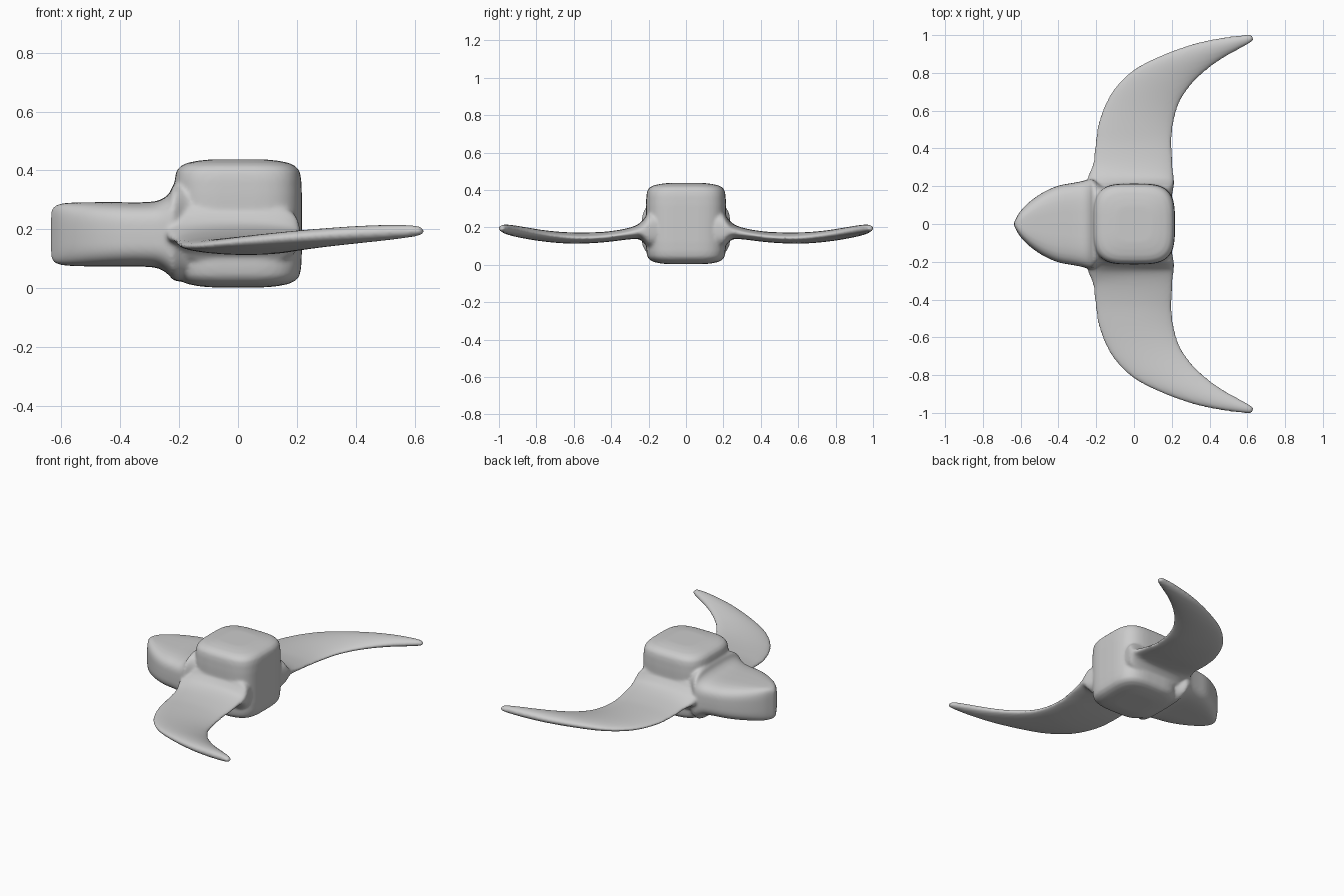
import bpy, bmesh
from math import cos, sin, pi, copysign
from mathutils import Vector

N = 48   # points around each section


def power(v, n):
    return copysign(abs(v) ** (2 / n), v)


def smooth_rows(rows, steps=5):
    """Catmull-Rom interpolation through rows of section parameters."""
    out = []
    for i in range(len(rows) - 1):
        a, b, c, d = (rows[max(i - 1, 0)], rows[i], rows[i + 1],
                      rows[min(i + 2, len(rows) - 1)])
        for k in range(steps):
            t = k / steps
            out.append([0.5 * (2 * q + (r - p) * t + (2 * p - 5 * q + 4 * r - s) * t * t
                               + (3 * q - p - 3 * r + s) * t ** 3)
                        for p, q, r, s in zip(a, b, c, d)])
    return out + [list(rows[-1])]


def loft(bm, sections):
    """Skin (centre, half axis u, half axis v, roundness) sections into a closed solid."""
    rings = []
    for c, u, v, n in sections:
        ring = []
        for i in range(N):
            a = 2 * pi * i / N
            ring.append(bm.verts.new(Vector(c) + Vector(u) * power(cos(a), n)
                                     + Vector(v) * power(sin(a), n)))
        rings.append(ring)
    faces = []
    for r, s in zip(rings, rings[1:]):
        for i in range(N):
            j = (i + 1) % N
            faces.append(bm.faces.new((r[i], r[j], s[j], s[i])))
    faces.append(bm.faces.new(rings[0][::-1]))
    faces.append(bm.faces.new(rings[-1]))
    bmesh.ops.recalc_face_normals(bm, faces=faces)


bm = bmesh.new()

# Hub: rounded square block (height offset from the end, scale)
end = [(0.003, 0.45), (0.007, 0.62), (0.014, 0.79), (0.025, 0.9), (0.042, 0.965),
       (0.07, 0.99), (0.12, 1.0)]
levels = end + [(0.44 - z, s) for z, s in reversed(end)]
loft(bm, [((0, 0, z), (0.217 * s, 0, 0), (0, 0.214 * s, 0), 3.6) for z, s in levels])

# Tail: bullet shaped lug (x, half width, bottom, top)
tail = [(-0.636, 0.006, 0.11, 0.255), (-0.627, 0.026, 0.09, 0.275),
        (-0.60, 0.07, 0.079, 0.287), (-0.55, 0.12, 0.075, 0.291),
        (-0.48, 0.168, 0.074, 0.292), (-0.40, 0.203, 0.074, 0.292),
        (-0.32, 0.218, 0.073, 0.292), (-0.27, 0.228, 0.067, 0.298),
        (-0.235, 0.238, 0.045, 0.32), (-0.215, 0.235, 0.025, 0.355),
        (-0.16, 0.20, 0.025, 0.36), (-0.05, 0.18, 0.03, 0.36)]
loft(bm, [((x, 0, (a + b) / 2), (0, w, 0), (0, 0, (b - a) / 2), 3.8)
          for x, w, a, b in smooth_rows(tail, 4)])

# Blades: swept (leading x, y, trailing x, y, mid height, half thickness, roundness)
blade = [(-0.19, 0.10, 0.19, 0.10, 0.185, 0.11, 3.2),
         (-0.215, 0.19, 0.208, 0.19, 0.185, 0.105, 3.2),
         (-0.24, 0.22, 0.212, 0.22, 0.182, 0.070, 3.0),
         (-0.24, 0.26, 0.21, 0.25, 0.177, 0.040, 2.5),
         (-0.218, 0.32, 0.205, 0.32, 0.164, 0.030, 2.2),
         (-0.206, 0.42, 0.20, 0.42, 0.150, 0.028, 2.1),
         (-0.19, 0.53, 0.205, 0.50, 0.144, 0.029, 2),
         (-0.15, 0.64, 0.22, 0.58, 0.143, 0.030, 2),
         (-0.09, 0.735, 0.25, 0.66, 0.148, 0.030, 2),
         (0.01, 0.825, 0.31, 0.745, 0.158, 0.030, 2),
         (0.15, 0.895, 0.39, 0.82, 0.170, 0.030, 2),
         (0.31, 0.952, 0.475, 0.88, 0.181, 0.029, 2),
         (0.45, 0.983, 0.555, 0.925, 0.189, 0.026, 2),
         (0.57, 0.999, 0.612, 0.957, 0.194, 0.020, 2),
         (0.622, 1.002, 0.635, 0.977, 0.194, 0.012, 2)]
for side in (1, -1):
    secs = []
    for lx, ly, tx, ty, z, h, n in smooth_rows(blade):
        secs.append((((lx + tx) / 2, side * (ly + ty) / 2, z),
                     ((tx - lx) / 2, side * (ty - ly) / 2, 0), (0, 0, h), n))
    loft(bm, secs)

mesh = bpy.data.meshes.new("bladed_rotor")
bm.to_mesh(mesh)
bm.free()
rotor = bpy.data.objects.new("bladed_rotor", mesh)
bpy.context.collection.objects.link(rotor)

# Fuse the parts into one skin and soften the joints
fuse = rotor.modifiers.new("fuse", 'REMESH')
fuse.mode = 'VOXEL'
fuse.voxel_size = 0.008
fuse.use_smooth_shade = True
soften = rotor.modifiers.new("soften", 'SMOOTH')
soften.factor = 0.5
soften.iterations = 8
